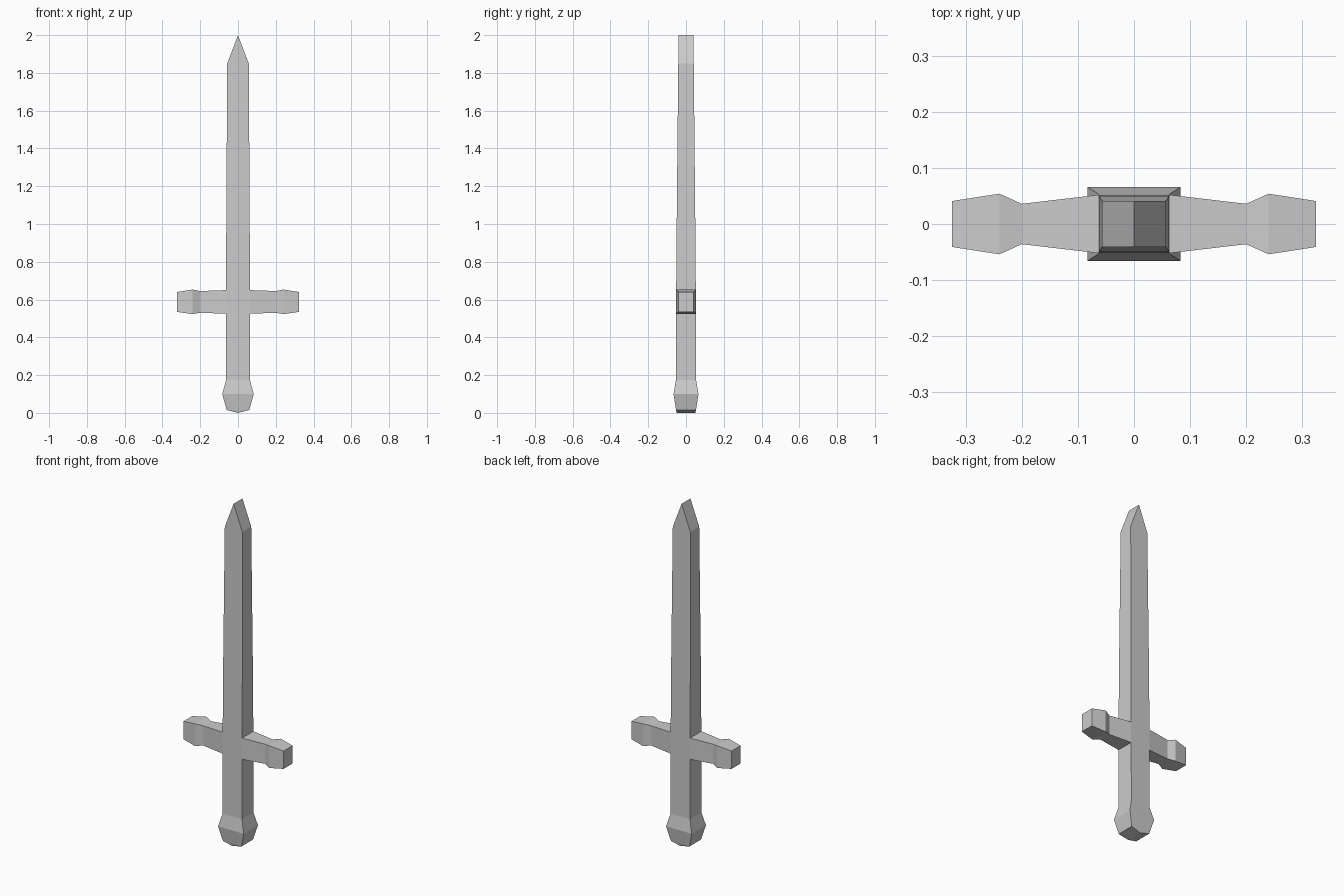
import bpy
import bmesh

if "Cube" in bpy.data.objects:
    bpy.data.objects.remove(bpy.data.objects["Cube"])

bm = bmesh.new()


def bridge(a, b, skip=()):
    """Join two four-cornered rings with quads."""
    for i in range(4):
        if i not in skip:
            j = (i + 1) % 4
            bm.faces.new((a[i], a[j], b[j], b[i]))


# Handle and blade: z, half width, half depth
GUARD_LOW, GUARD_HIGH = 0.525, 0.65
sections = [
    (0.015, 0.060, 0.053), (0.10, 0.083, 0.066), (0.175, 0.063, 0.053),
    (GUARD_LOW, 0.063, 0.052), (GUARD_HIGH, 0.063, 0.052),
    (1.03, 0.062, 0.049), (1.85, 0.057, 0.041),
]
rings = []
for z, hx, hy in sections:
    rings.append([bm.verts.new((sx * hx, sy * hy, z))
                  for sx, sy in ((-1, -1), (1, -1), (1, 1), (-1, 1))])
for lower, upper in zip(rings, rings[1:]):
    # The sides are left open where the guard joins
    bridge(lower, upper, (1, 3) if lower is rings[3] else ())


# Ridge-shaped ends: blade tip and pommel base
def ridge_cap(ring, z, hy):
    front = bm.verts.new((0, -hy, z))
    back = bm.verts.new((0, hy, z))
    bm.faces.new((ring[0], ring[1], front))
    bm.faces.new((ring[1], ring[2], back, front))
    bm.faces.new((ring[2], ring[3], back))
    bm.faces.new((ring[3], ring[0], front, back))


ridge_cap(rings[-1], 2.0, 0.041)
ridge_cap(rings[0], 0.0, 0.049)

# Crossguard arms: x, half depth, bottom z, top z
arm = [(0.20, 0.036, 0.530, 0.645), (0.24, 0.054, 0.523, 0.653),
       (0.324, 0.041, 0.535, 0.640)]
low, high = rings[3], rings[4]
for side, f, b in ((1, 1, 2), (-1, 0, 3)):
    previous = [low[f], low[b], high[b], high[f]]
    for x, hy, z0, z1 in arm:
        ring = [bm.verts.new((side * x, y, z))
                for y, z in ((-hy, z0), (hy, z0), (hy, z1), (-hy, z1))]
        bridge(previous, ring)
        previous = ring
    bm.faces.new(previous)

bmesh.ops.recalc_face_normals(bm, faces=bm.faces)
mesh = bpy.data.meshes.new("sword")
bm.to_mesh(mesh)
bm.free()
bpy.context.collection.objects.link(bpy.data.objects.new("sword", mesh))
